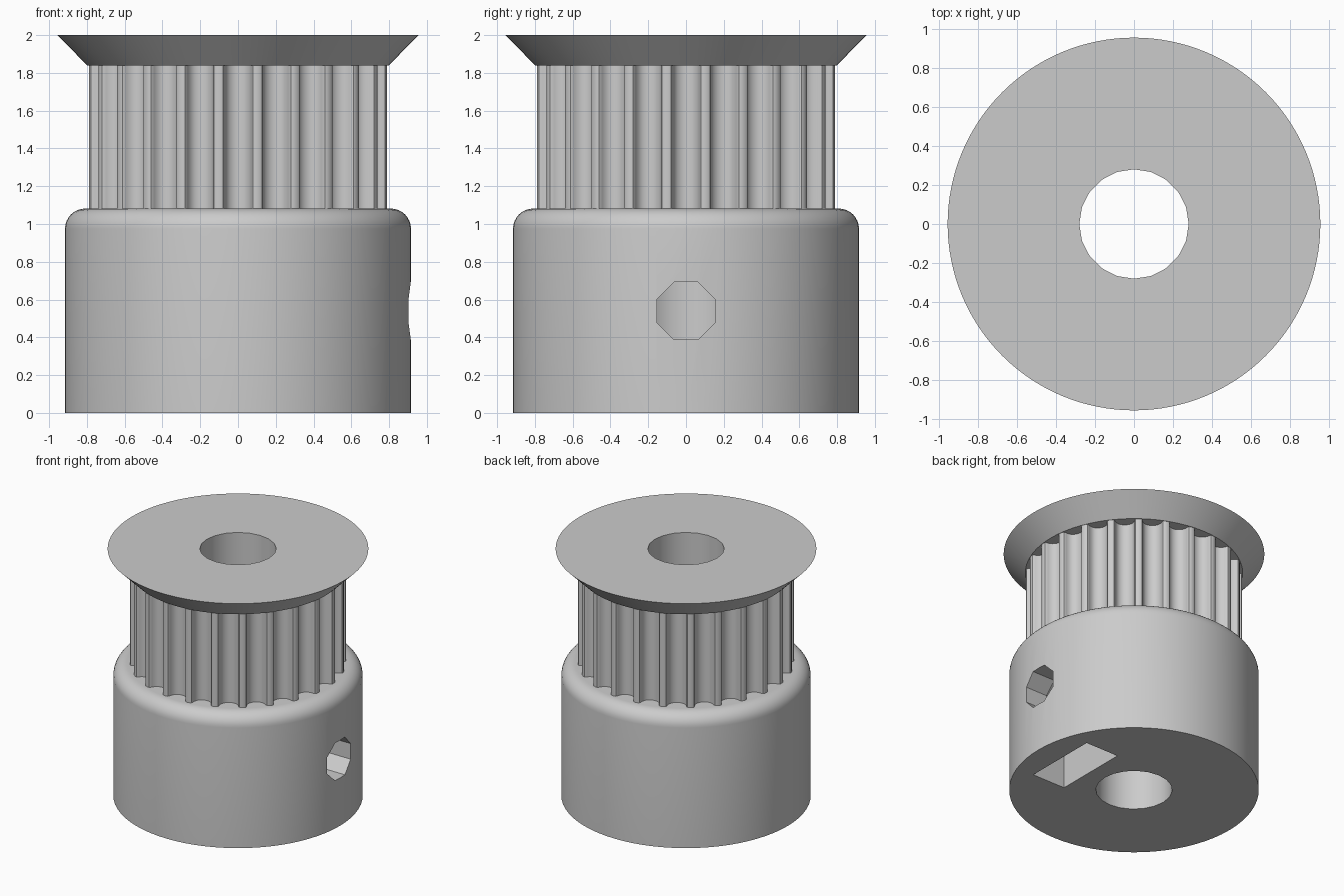
import bpy
import bmesh
from math import sin, cos, pi, sqrt
from mathutils import Vector, Matrix

if "Cube" in bpy.data.objects:
    bpy.data.objects.remove(bpy.data.objects["Cube"], do_unlink=True)

# Main dimensions
HUB_R, HUB_TOP, FILLET = 0.916, 1.082, 0.108
TOOTH_R, TOOTH_TOP, TEETH = 0.795, 1.84, 24
FLANGE_R, TOP = 0.957, 2.0
BORE_R, SCREW_Z, SCREW_R = 0.281, 0.54, 0.165

metal = bpy.data.materials.new("grey_metal")
metal.use_nodes = True
GREY = (0.6, 0.6, 0.6, 1)
metal.diffuse_color = GREY
metal.node_tree.nodes["Principled BSDF"].inputs["Base Color"].default_value = GREY


def make_object(name, bm):
    bmesh.ops.recalc_face_normals(bm, faces=bm.faces)
    mesh = bpy.data.meshes.new(name)
    bm.to_mesh(mesh)
    bm.free()
    mesh.materials.append(metal)
    obj = bpy.data.objects.new(name, mesh)
    bpy.context.collection.objects.link(obj)
    return obj


def prism(name, outline, direction):
    """Extrude a closed outline of 3D points along a direction."""
    bm = bmesh.new()
    face = bm.faces.new([bm.verts.new(p) for p in outline])
    new = bmesh.ops.extrude_face_region(bm, geom=[face], use_keep_orig=True)["geom"]
    moved = [g for g in new if isinstance(g, bmesh.types.BMVert)]
    bmesh.ops.translate(bm, verts=moved, vec=direction)
    return make_object(name, bm)


def lathe(name, profile, sides):
    """Solid of revolution from (radius, height) points, with flat ends."""
    bm = bmesh.new()
    rings = [[bm.verts.new((r * cos(2 * pi * i / sides), r * sin(2 * pi * i / sides), z))
              for i in range(sides)] for r, z in profile]
    for low, high in zip(rings, rings[1:]):
        for i in range(sides):
            j = (i + 1) % sides
            bm.faces.new((low[i], low[j], high[j], high[i]))
    bm.faces.new(rings[0][::-1])
    bm.faces.new(rings[-1])
    return make_object(name, bm)


def cut(obj, cutters):
    for cutter in cutters:
        mod = obj.modifiers.new("cut", 'BOOLEAN')
        mod.operation, mod.solver, mod.object = 'DIFFERENCE', 'EXACT', cutter
        bpy.context.view_layer.objects.active = obj
        bpy.ops.object.modifier_apply(modifier=mod.name)


# Hub with a rounded top shoulder
steps = 8
shoulder = [(HUB_R - FILLET + FILLET * cos(a), HUB_TOP - FILLET + FILLET * sin(a))
            for a in (pi / 2 * i / steps for i in range(steps + 1))]
hub = lathe("hub", [(HUB_R, 0)] + shoulder, 72)

# Toothed drum: one half groove (sideways, depth), mirrored and repeated
half = [(0.091, 0), (0.079, 0.004), (0.073, 0.014), (0.07, 0.026), (0.067, 0.037),
        (0.061, 0.048), (0.055, 0.058), (0.044, 0.068), (0.03, 0.076), (0.015, 0.081)]
groove = [(-s, d) for s, d in half] + [(0, 0.082)] + half[::-1]
chord = sqrt(TOOTH_R ** 2 - half[0][0] ** 2)
outline = []
for k in range(TEETH):
    turn = Matrix.Rotation(2 * pi * k / TEETH, 3, 'Z')
    outline += [turn @ Vector((chord - d, s, HUB_TOP)) for s, d in groove]
drum = prism("toothed_drum", outline, (0, 0, TOOTH_TOP - HUB_TOP))

# Conical belt flange
flange = lathe("flange", [(TOOTH_R + 0.003, TOOTH_TOP), (FLANGE_R, TOP)], 128)

# Cutters: shaft bore, octagonal screw hole, nut slot open at the bottom
bore = lathe("bore_cutter", [(BORE_R, -0.5), (BORE_R, TOP + 0.5)], 20)
octagon = [(0, SCREW_R * cos(a), SCREW_Z + SCREW_R * sin(a))
           for a in (pi / 8 + pi / 4 * i for i in range(8))]
screw = prism("screw_hole_cutter", octagon, (1.2, 0, 0))
slot_x, slot_w = 0.415, 0.305
house = [(slot_x, -slot_w, -0.2), (slot_x, slot_w, -0.2),
         (slot_x, slot_w, SCREW_Z + slot_w / sqrt(3)),
         (slot_x, 0, SCREW_Z + 2 * slot_w / sqrt(3)),
         (slot_x, -slot_w, SCREW_Z + slot_w / sqrt(3))]
slot = prism("nut_slot_cutter", house, (0.295, 0, 0))

cut(hub, [bore, screw, slot])
cut(drum, [bore])
cut(flange, [bore])
for cutter in (bore, screw, slot):
    bpy.data.objects.remove(cutter, do_unlink=True)

# Smooth the round surfaces and keep the edges crisp
for obj in bpy.context.view_layer.objects:
    obj.select_set(obj in (hub, drum, flange))
bpy.context.view_layer.objects.active = hub
bpy.ops.object.shade_smooth_by_angle(angle=pi / 6)
